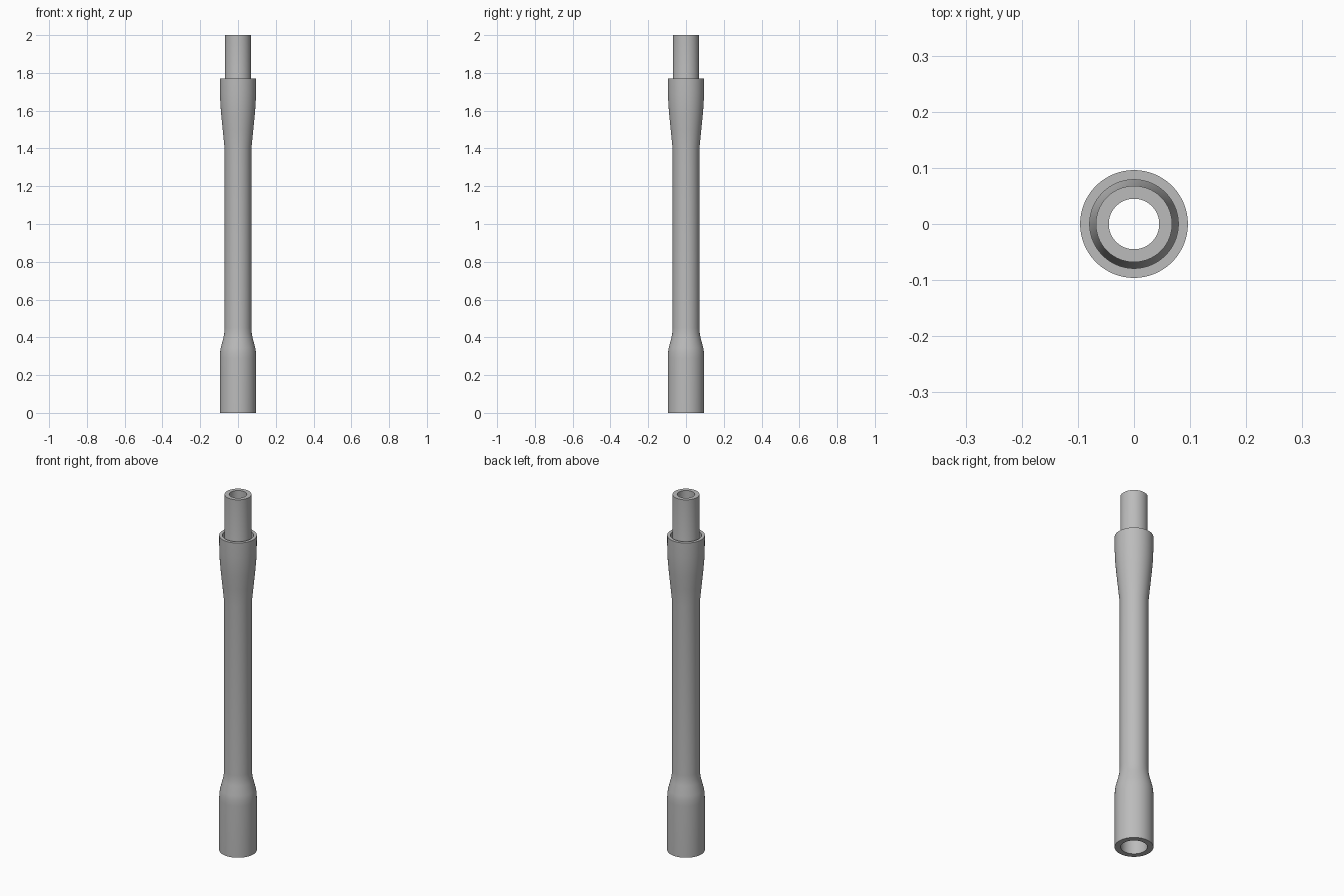
import bpy
import bmesh
import math

SEGMENTS = 96

cube = bpy.data.objects.get("Cube")
if cube:
    bpy.data.objects.remove(cube, do_unlink=True)

# Plain grey material
grey = bpy.data.materials.new("plain_grey")
grey.use_nodes = True
color = (0.5, 0.5, 0.5, 1)
grey.diffuse_color = color
grey.node_tree.nodes["Principled BSDF"].inputs["Base Color"].default_value = color


def lathe(name, profile):
    """Spin a closed (radius, height) profile around the z axis."""
    bm = bmesh.new()
    verts = [bm.verts.new((r, 0, z)) for r, z in profile]
    edges = [bm.edges.new((a, b)) for a, b in zip(verts, verts[1:] + verts[:1])]
    bmesh.ops.spin(bm, geom=verts + edges, cent=(0, 0, 0), axis=(0, 0, 1),
                   angle=math.tau, steps=SEGMENTS, use_duplicate=False)
    bmesh.ops.remove_doubles(bm, verts=bm.verts, dist=0.0001)
    bmesh.ops.recalc_face_normals(bm, faces=bm.faces)
    mesh = bpy.data.meshes.new(name)
    bm.to_mesh(mesh)
    bm.free()
    mesh.materials.append(grey)
    obj = bpy.data.objects.new(name, mesh)
    bpy.context.collection.objects.link(obj)
    bpy.context.view_layer.objects.active = obj
    obj.select_set(True)
    bpy.ops.object.shade_smooth_by_angle(angle=math.radians(30))
    obj.select_set(False)
    return obj


# Lower collar easing into the shaft
lower_collar = [(0.096, 0), (0.096, 0.29), (0.095, 0.32), (0.091, 0.345),
                (0.078, 0.395), (0.073, 0.42), (0.071, 0.45)]
# Upper sleeve flaring out of the shaft
upper_sleeve = [(0.071, 1.4), (0.081, 1.5), (0.089, 1.58), (0.093, 1.63),
                (0.0955, 1.69), (0.096, 1.77)]
# Groove around the foot of the spigot, then the spigot itself
spigot = [(0.079, 1.77), (0.079, 1.7), (0.068, 1.76), (0.068, 2.0)]
# Bore, widening to a socket at the bottom
bore = [(0.045, 2.0), (0.045, 0.25), (0.066, 0.23), (0.066, 0)]

lathe("tube", lower_collar + upper_sleeve + spigot + bore)
